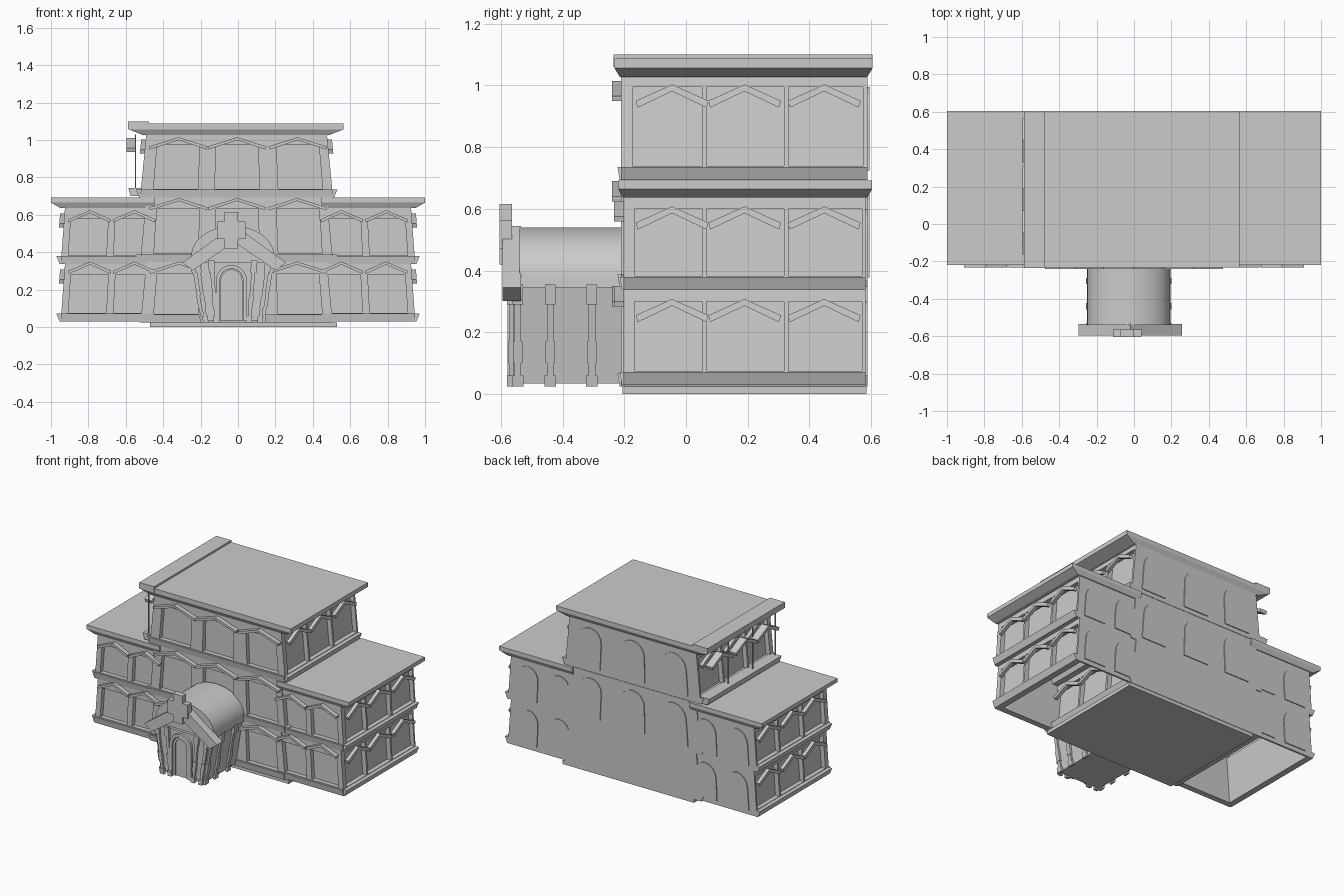
import bpy, bmesh, math

if "Cube" in bpy.data.objects:
    bpy.data.objects.remove(bpy.data.objects["Cube"])

def prism(bm, pts, w0, w1, f, flare=0.0):
    """Extrude a (u, z) profile from w0 to w1 using the facade mapping f(u, z, w)."""
    zmin = min(p[1] for p in pts)
    a = [bm.verts.new(f(u, z, w0)) for u, z in pts]
    b = [bm.verts.new(f(u, z, w1 + (flare if z > zmin + 1e-5 else 0))) for u, z in pts]
    n = len(pts)
    bm.faces.new(a)
    bm.faces.new(b[::-1])
    for i in range(n):
        j = (i + 1) % n
        bm.faces.new((a[i], b[i], b[j], a[j]))

def rect(u0, u1, z0, z1):
    return [(u0, z0), (u1, z0), (u1, z1), (u0, z1)]

def chevron(c, h, z0, z1, t):
    return [(c - h, z0), (c, z1), (c + h, z0), (c + h - t * .3, z0 - t),
            (c, z1 - t), (c - h + t * .3, z0 - t)]

def arch(c, h, z0, zs, zt, n=8):
    top = [(c + h * math.cos(math.pi * i / n), zs + (zt - zs) * math.sin(math.pi * i / n))
           for i in range(n + 1)]
    return [(c + h, z0)] + top + [(c - h, z0)]

def finish(name, bm, warp=None):
    if warp:
        for v in bm.verts:
            v.co.x = warp(v.co.x, v.co.z)
    bmesh.ops.recalc_face_normals(bm, faces=bm.faces)
    me = bpy.data.meshes.new(name)
    bm.to_mesh(me)
    bm.free()
    ob = bpy.data.objects.new(name, me)
    bpy.context.collection.objects.link(ob)
    return ob

def front(y):
    return lambda u, z, w: (u, y - w, z)

def back(y):
    return lambda u, z, w: (u, y + w, z)

def side(x, s):
    return lambda u, z, w: (x + s * w, u, z)

def windowed_wall(bm, f, u0, u1, z0, z1, wins, zb, zt, d=0.03):
    """Wall with recessed rectangular openings; wins = [(centre, half width)]."""
    prism(bm, rect(u0, u1, z0, z1), -d - .006, -d, f)
    prism(bm, rect(u0, u1, z0, zb), -d, 0, f)
    prism(bm, rect(u0, u1, zt, z1), -d, 0, f)
    edges = [u0] + [e for c, h in wins for e in (c - h, c + h)] + [u1]
    for i in range(0, len(edges), 2):
        if edges[i + 1] - edges[i] > .002:
            prism(bm, rect(edges[i], edges[i + 1], zb, zt), -d, 0, f)

SIDE_WINS = [(-.065, .118), (.192, .125), (.453, .121)]
SIDE_PEDS = [-.045, .19, .448]

def level(name, x0, x1, yf, yb, z0, z1, wins, ped_h, ped_z, sides, cx, k, arches=True):
    """One storey: recessed windows, pediments, flared ledges and arched back panels."""
    warp = lambda x, z: cx + (x - cx) * (1 + k * max(0, z1 - z))
    bm = bmesh.new()
    zb, zt = z0 + .045, z1 - .06
    windowed_wall(bm, front(yf), x0, x1, z0, z1, wins, zb, zt)
    for s in sides:
        windowed_wall(bm, side(x1 if s > 0 else x0, s), yf, yb, z0, z1, SIDE_WINS, zb, zt + .02)
    prism(bm, rect(x0, x1, z0, z1), -.012, 0, back(yb))
    if arches:
        for c, h in wins:
            prism(bm, arch(c, h * .8, z0 + .03, z1 - .13, z1 - .04), 0, .006, back(yb))
    finish(name + "_walls", bm, warp)

    bm = bmesh.new()
    for c, h in wins:
        prism(bm, chevron(c, ped_h, ped_z, ped_z + .05, .016), 0, .03, front(yf))
    for s in sides:
        f = side(x1 if s > 0 else x0, s)
        for c in SIDE_PEDS:
            prism(bm, chevron(c, .118, z1 - .085, z1 - .032, .022), 0, .024, f)
    finish(name + "_pediments", bm, warp)

    bm = bmesh.new()
    prism(bm, rect(x0, x1, z0, z0 + .042), 0, .005, front(yf), .007)
    for s in sides:
        prism(bm, rect(yf, yb, z0, z0 + .042), 0, .006, side(x1 if s > 0 else x0, s), .02)
    finish(name + "_ledges", bm, warp)

def roof(name, x0, x1, y0, y1, z0, zm, z1, ix0, ix1, iy):
    """Slab with a sloping underside."""
    bm = bmesh.new()
    rings = []
    for a, b, c, d, z in ((x0 + ix0, x1 - ix1, y0 + iy, y1 - iy, z0),
                          (x0, x1, y0, y1, zm), (x0, x1, y0, y1, z1)):
        rings.append([bm.verts.new(p) for p in ((a, c, z), (b, c, z), (b, d, z), (a, d, z))])
    bm.faces.new(rings[0])
    bm.faces.new(rings[2])
    for r, q in zip(rings, rings[1:]):
        for i in range(4):
            bm.faces.new((r[i], r[(i + 1) % 4], q[(i + 1) % 4], q[i]))
    finish(name, bm)

# Central block, three storeys
main_wins = [(-.315, .112), (-.005, .112), (.315, .112)]
for i, (z0, z1, pz) in enumerate(((.025, .347, .30), (.347, .692, .64), (.694, 1.035, .965))):
    level(f"main_level_{i + 1}", -.49, .475, -.21, .588, z0, z1, main_wins, .155, pz,
          (-1, 1), -.008, .2, arches=i > 0)

# Wings, two storeys each side
for s, tag in ((-1, "left"), (1, "right")):
    x0, x1 = sorted((s * .44, s * .925))
    wins = sorted(((s * .79, .1), (s * .552, .1)))
    for i, (z0, z1, pz) in enumerate(((.03, .34, .30), (.337, .64, .575))):
        level(f"{tag}_wing_level_{i + 1}", x0, x1, -.203, .582, z0, z1, wins, .115, pz,
              (s,), 0, .08)
    xr0, xr1 = sorted((s * .445, s))
    roof(f"{tag}_wing_roof", xr0, xr1, -.22, .603, .637, .665, .692,
         .05 if s < 0 else 0, .05 if s > 0 else 0, .015)

# Main roof, raised edge strip, ground slab
roof("main_roof", -.585, .565, -.232, .605, 1.027, 1.057, 1.087, .075, .075, .018)
bm = bmesh.new()
prism(bm, rect(-.588, -.475, 1.06, 1.10), 0, .84, back(-.235))
finish("roof_edge_strip", bm)
bm = bmesh.new()
prism(bm, rect(-.47, .53, 0, .025), 0, .79, back(-.205))
finish("ground_slab", bm)

# Loose pediments, gutter and thin struts beyond the upper left wall
bm = bmesh.new()
f = side(-.545, -1)
for c in SIDE_PEDS:
    prism(bm, chevron(c, .118, .957, 1.012, .022), 0, .052, f)
prism(bm, rect(-.2, .585, .70, .743), -.04, .028, f, .014)
for y in (-.19, .058, .323):
    prism(bm, rect(y - .004, y + .004, .74, 1.03), 0, .006, f)
finish("upper_left_canopy", bm)

# Porch: body leaning inward towards the ground
PC = -.028
lean = lambda x, z: PC + (x - PC) * (.76 + .24 * min(1, max(0, (z - .03) / .31)))
bm = bmesh.new()
prism(bm, rect(PC - .208, PC + .208, .035, .345), 0, .36, front(-.2))
finish("porch_body", bm, lean)

# Porch vault and eave bands
bm = bmesh.new()
prism(bm, arch(PC, .222, .345, .38, .54, 24), 0, .34, front(-.2))
ob = finish("porch_vault", bm)
bpy.context.view_layer.objects.active = ob
ob.select_set(True)
bpy.ops.object.shade_smooth_by_angle(angle=math.radians(30))

# Porch columns: shaft, base and capital
bm = bmesh.new()
def column(f, u):
    for h, z0, z1, w in ((.011, .03, .35, .014), (.019, .025, .06, .02), (.015, .1, .17, .017),
                         (.017, .29, .355, .02)):
        prism(bm, rect(u - h, u + h, z0, z1), 0, w, f)
for x in (-.19, -.115, .115, .19):
    column(front(-.56), PC + x)
for s in (-1, 1):
    for y in (-.545, -.44, -.305):
        column(side(PC + s * .208, s), y)
finish("porch_columns", bm, lean)

# Arched doorway: nested rings and door leaf
bm = bmesh.new()
for h, t, w in ((.082, .02, .018), (.058, .015, .012)):
    ring = arch(PC - .007, h, .035, .25, .25 + h, 12)
    ring += arch(PC - .007, h - t, .035, .25, .25 + h - t, 12)[::-1]
    prism(bm, ring, 0, w, front(-.56))
prism(bm, arch(PC - .007, .043, .035, .25, .293, 12), 0, .004, front(-.56))
finish("door_arch", bm)

# Gable beams and the cross ornament
bm = bmesh.new()
gx = -.02
prism(bm, [(gx - .277, .345), (gx, .545), (gx + .277, .345), (gx + .222, .302),
           (gx, .455), (gx - .222, .302)], 0, .06, front(-.535))
finish("porch_gable", bm)
bm = bmesh.new()
quarter = [(.036, .098), (.036, .047), (.076, .047)]
cross = quarter + [(x, -z) for x, z in quarter[::-1]]
cross += [(-x, z) for x, z in cross[::-1]]
prism(bm, [(x - .036, z + .517) for x, z in cross], 0, .042, front(-.563))
finish("gable_cross", bm)
